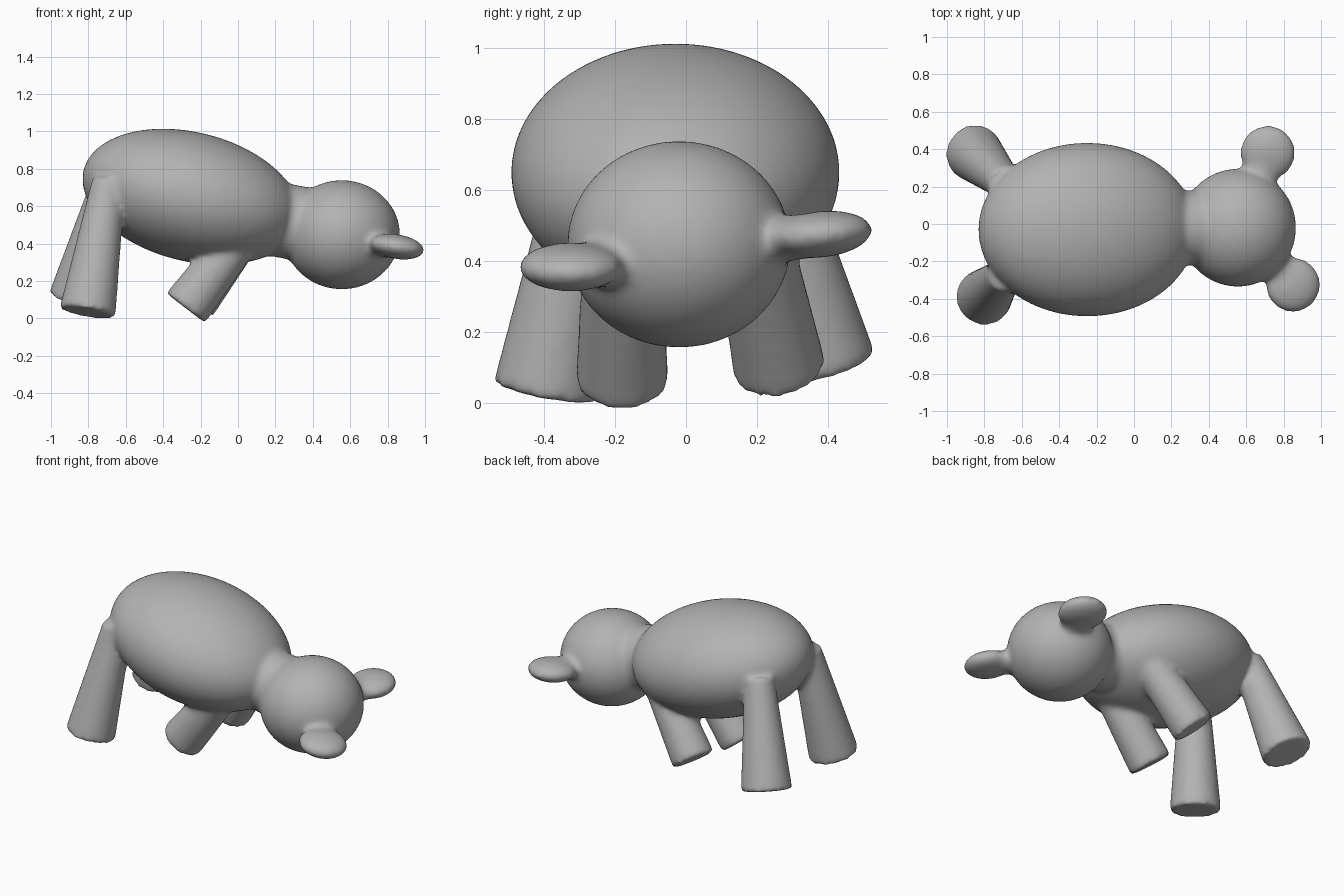
import bpy, bmesh, math
from mathutils import Matrix, Vector

if "Cube" in bpy.data.objects:
    bpy.data.objects.remove(bpy.data.objects["Cube"])

bm = bmesh.new()

def ellipsoid(center, radii, rot=Matrix.Identity(4)):
    m = Matrix.Translation(center) @ rot @ Matrix.Diagonal((*radii, 1))
    bmesh.ops.create_uvsphere(bm, u_segments=48, v_segments=24, radius=1, matrix=m)

def limb(foot, top, r_foot, r_top):
    a, b = Vector(foot), Vector(top)
    axis = b - a
    m = Matrix.Translation((a + b) / 2) @ axis.to_track_quat('Z', 'Y').to_matrix().to_4x4()
    bmesh.ops.create_cone(bm, cap_ends=True, segments=32, radius1=r_foot,
                          radius2=r_top, depth=axis.length, matrix=m)

# Torso, tilted down toward the head
ellipsoid((-0.25, -0.03, 0.65), (0.595, 0.465, 0.345),
          Matrix.Rotation(math.radians(14), 4, 'Y'))
# Head and neck
ellipsoid((0.555, -0.02, 0.447), (0.312, 0.316, 0.292))
limb((0.15, -0.02, 0.54), (0.42, -0.02, 0.49), 0.20, 0.20)

# Flat round ears, each with a short stalk
def ear(center, root, rot):
    ellipsoid(center, (0.148, 0.148, 0.066), rot)
    mid = (Vector(center) + Vector(root)) / 2
    d = Vector(center) - Vector(root)
    turn = Matrix.Rotation(math.atan2(d.y, d.x), 4, 'Z')
    ellipsoid(mid, (0.16, 0.10, 0.065), rot @ turn)

ear((0.85, -0.325, 0.383), (0.70, -0.16, 0.40), Matrix.Rotation(math.radians(9), 4, 'Y'))
ear((0.715, 0.38, 0.475), (0.65, 0.20, 0.455), Matrix.Rotation(math.radians(6), 4, 'X'))

# Rear legs
limb((-0.805, -0.395, 0.03), (-0.69, -0.27, 0.74), 0.152, 0.09)
limb((-0.86, 0.385, 0.10), (-0.69, 0.22, 0.74), 0.155, 0.09)
# Front legs, swept back
limb((-0.28, -0.18, 0.055), (0.03, -0.18, 0.46), 0.132, 0.11)
limb((-0.24, 0.265, 0.09), (0.03, 0.19, 0.46), 0.132, 0.11)

mesh = bpy.data.meshes.new("animal_body")
bm.to_mesh(mesh)
bm.free()
body = bpy.data.objects.new("animal_body", mesh)
bpy.context.collection.objects.link(body)

mat = bpy.data.materials.new("clay_grey")
mat.diffuse_color = (0.45, 0.45, 0.45, 1)
mat.use_nodes = True
mat.node_tree.nodes["Principled BSDF"].inputs["Base Color"].default_value = mat.diffuse_color
mesh.materials.append(mat)

# Fuse all parts into one skin and soften the joins
fuse = body.modifiers.new("fuse", 'REMESH')
fuse.mode = 'VOXEL'
fuse.voxel_size = 0.015
fuse.use_smooth_shade = True
soften = body.modifiers.new("soften", 'SMOOTH')
soften.factor = 0.5
soften.iterations = 14
